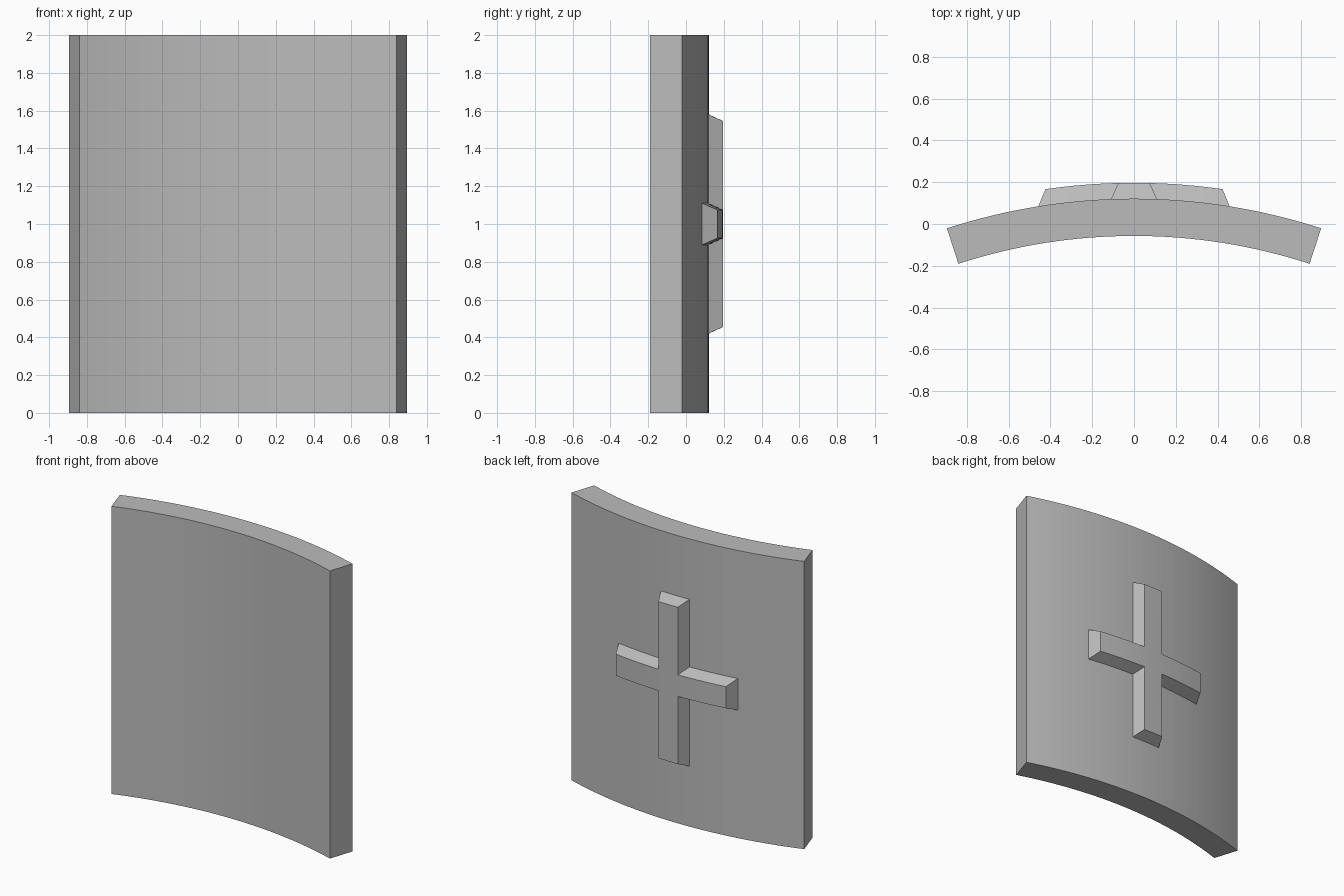
import bpy, bmesh, math

cube = bpy.data.objects.get("Cube")
if cube:
    bpy.data.objects.remove(cube)

R_OUT, R_IN = 2.896, 2.718      # radii of the curved plate
HALF = math.radians(18)         # half of its arc
CENTRE_Y = 0.121 - R_OUT        # axis of curvature

grey = bpy.data.materials.new("plain grey")
grey.use_nodes = True
colour = (0.5, 0.5, 0.5, 1)
grey.diffuse_color = colour
grey.node_tree.nodes["Principled BSDF"].inputs["Base Color"].default_value = colour


def bend(angle, radius, z):
    return (radius * math.sin(angle), CENTRE_Y + radius * math.cos(angle), z)


def finish(bm, name):
    bmesh.ops.recalc_face_normals(bm, faces=bm.faces)
    mesh = bpy.data.meshes.new(name)
    bm.to_mesh(mesh)
    bm.free()
    obj = bpy.data.objects.new(name, mesh)
    bpy.context.collection.objects.link(obj)
    mesh.materials.append(grey)
    bpy.ops.object.select_all(action="DESELECT")
    obj.select_set(True)
    bpy.context.view_layer.objects.active = obj
    bpy.ops.object.shade_smooth_by_angle(angle=math.radians(20))


# Curved plate: rings of four corners swept along the arc
bm = bmesh.new()
STEPS = 32
rings = []
for i in range(STEPS + 1):
    a = HALF * (2 * i / STEPS - 1)
    corners = [(R_IN, 0), (R_OUT, 0), (R_OUT, 2), (R_IN, 2)]
    rings.append([bm.verts.new(bend(a, r, z)) for r, z in corners])
for p, q in zip(rings, rings[1:]):
    for k in range(4):
        n = (k + 1) % 4
        bm.faces.new((p[k], p[n], q[n], q[k]))
bm.faces.new(rings[0])
bm.faces.new(rings[-1])
finish(bm, "curved_plate")

# Raised cross: flat cells extruded inward, flared at the foot, then bent
ARM, WIDE, TALL, FLARE, RISE = 0.075, 0.425, 0.545, 0.037, 0.076
side = [ARM + (WIDE - ARM) * i / 5 for i in range(6)]
us = [-u for u in reversed(side)] + [0] + side
zs = [-TALL, -ARM, ARM, TALL]
bm = bmesh.new()
for u0, u1 in zip(us, us[1:]):
    for z0, z1 in zip(zs, zs[1:]):
        if abs(u0 + u1) / 2 < ARM or abs(z0 + z1) / 2 < ARM:
            bm.faces.new([bm.verts.new((u, 0, z)) for u, z in
                          ((u0, z0), (u1, z0), (u1, z1), (u0, z1))])
bmesh.ops.remove_doubles(bm, verts=bm.verts, dist=0.0001)
top = list(bm.verts)
foot = bmesh.ops.extrude_face_region(bm, geom=list(bm.faces), use_keep_orig=True)["geom"]
foot = [v for v in foot if isinstance(v, bmesh.types.BMVert)]


def flare(value, limits):
    if any(abs(abs(value) - m) < 0.001 for m in limits):
        return value + math.copysign(FLARE, value)
    return value


for v in top:
    v.co = bend(v.co.x / (R_OUT + RISE), R_OUT + RISE, v.co.z + 1)
for v in foot:
    u, z = flare(v.co.x, (ARM, WIDE)), flare(v.co.z, (ARM, TALL))
    v.co = bend(u / R_OUT, R_OUT - 0.004, z + 1)
finish(bm, "raised_cross")
